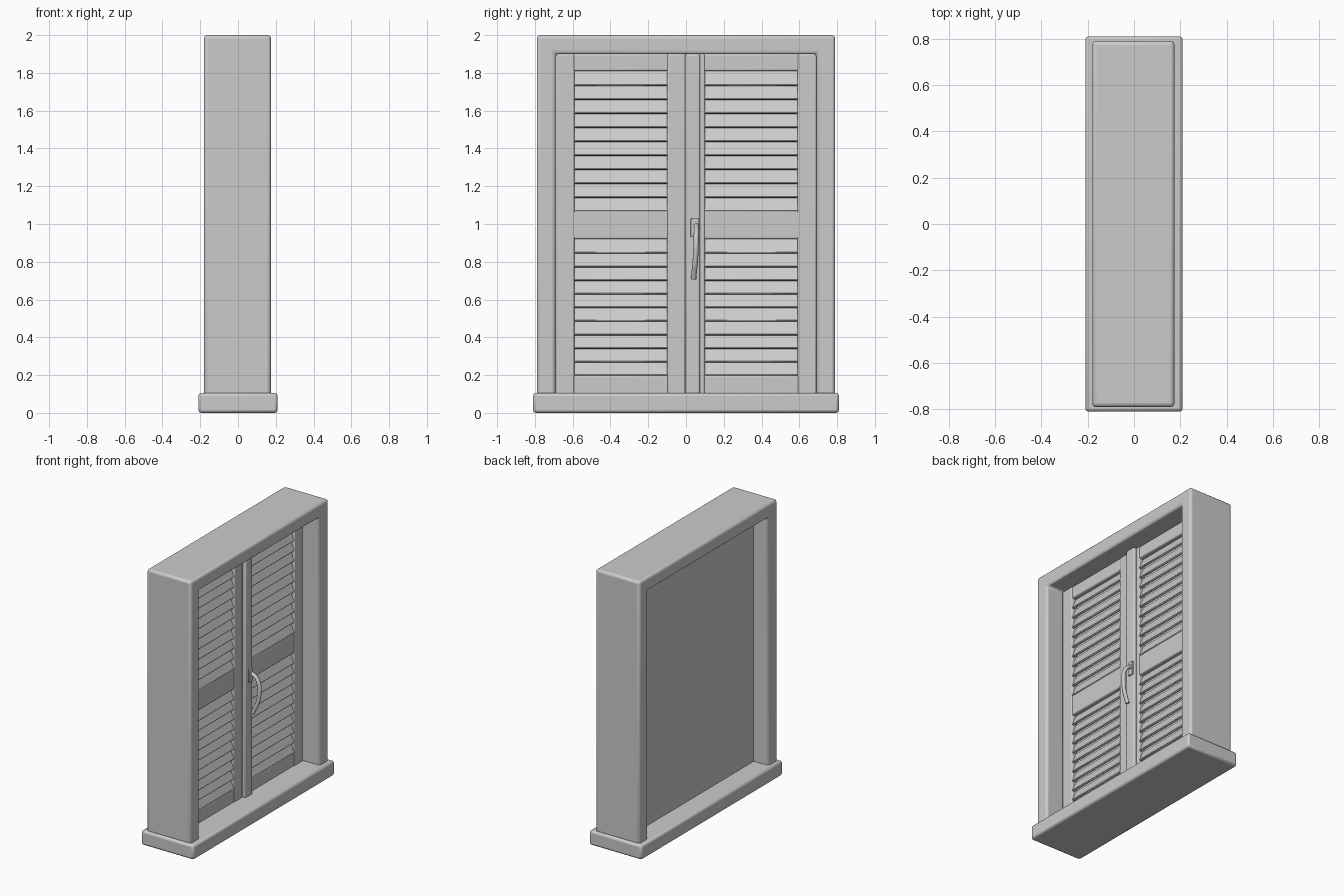
import bpy, bmesh, math
from mathutils import Matrix, Vector

cube = bpy.data.objects.get("Cube")
if cube:
    bpy.data.objects.remove(cube, do_unlink=True)

grey = bpy.data.materials.new("plain grey")
grey.use_nodes = True
COLOUR = (0.6, 0.6, 0.6, 1)
grey.diffuse_color = COLOUR
grey.node_tree.nodes["Principled BSDF"].inputs["Base Color"].default_value = COLOUR


def finish(name, bm, bevel=0.0, segments=2):
    """Turn a bmesh into a smooth-shaded, softly bevelled object."""
    bmesh.ops.recalc_face_normals(bm, faces=bm.faces)
    mesh = bpy.data.meshes.new(name)
    bm.to_mesh(mesh)
    bm.free()
    obj = bpy.data.objects.new(name, mesh)
    bpy.context.collection.objects.link(obj)
    mesh.materials.append(grey)
    if bevel:
        mod = obj.modifiers.new("soft edges", 'BEVEL')
        mod.width, mod.segments = bevel, segments
    bpy.ops.object.select_all(action='DESELECT')
    obj.select_set(True)
    bpy.context.view_layer.objects.active = obj
    bpy.ops.object.shade_smooth_by_angle(angle=math.radians(35))


def add_box(bm, x, y, z, tilt=0.0):
    """Add a box from (low, high) ranges, tilted about its long y axis."""
    ranges = (x, y, z)
    centre = Vector([(a + b) / 2 for a, b in ranges])
    size = Vector([b - a for a, b in ranges])
    matrix = (Matrix.Translation(centre) @ Matrix.Rotation(tilt, 4, 'Y')
              @ Matrix.Diagonal(size).to_4x4())
    bmesh.ops.create_cube(bm, size=1, matrix=matrix)


def box(name, x, y, z, bevel=0.0):
    bm = bmesh.new()
    add_box(bm, x, y, z)
    finish(name, bm, bevel)


# Overall sizes
OUTER, INNER = 0.79, 0.69
SILL_TOP, HEAD, TOP = 0.105, 1.9, 2.0
BACK, FACE = -0.06, 0.04
STILE = 0.1

# Sill
box("sill", (-0.21, 0.21), (-0.81, 0.81), (0, SILL_TOP), 0.015)

# Frame: two jambs and a head from one extruded profile
bm = bmesh.new()
outline = [(OUTER, 0.09), (OUTER, TOP), (-OUTER, TOP), (-OUTER, 0.09),
           (-INNER, 0.09), (-INNER, HEAD), (INNER, HEAD), (INNER, 0.09)]
face = bm.faces.new([bm.verts.new((-0.18, y, z)) for y, z in outline])
grown = bmesh.ops.extrude_face_region(bm, geom=[face], use_keep_orig=True)
bmesh.ops.translate(bm, vec=(0.355, 0, 0),
                    verts=[v for v in grown["geom"] if isinstance(v, bmesh.types.BMVert)])
finish("window_frame", bm, 0.018, 3)

# Plain back panel behind the shutters
box("back_panel", (BACK, -0.005), (-INNER - 0.01, INNER + 0.01), (0.09, HEAD + 0.01))

# Shutter leaves, one on each side of the middle
PANELS = [(0.2, 0.92), (1.07, 1.81)]
SLATS = 10
for side, label in ((-1, "front"), (1, "rear")):
    def span(a, b):
        return tuple(sorted((side * a, side * b)))

    box(label + "_outer_stile", (-0.03, FACE), span(INNER - STILE, INNER), (0.1, HEAD), 0.008)
    box(label + "_inner_stile", (-0.03, FACE), span(0.002, STILE), (0.1, HEAD), 0.008)
    rails = [(0.1, PANELS[0][0]), (PANELS[0][1], PANELS[1][0]), (PANELS[1][1], HEAD)]
    for rail, place in zip(rails, ("bottom", "middle", "top")):
        box(label + "_" + place + "_rail", (-0.03, FACE - 0.004),
            span(STILE - 0.01, INNER - STILE + 0.01), rail, 0.008)

    # Tilted louvres, lower edge outward
    for (low, high), place in zip(PANELS, ("lower", "upper")):
        bm = bmesh.new()
        pitch = (high - low) / SLATS
        for i in range(SLATS):
            z = low + (i + 0.5) * pitch
            add_box(bm, (0.005, 0.021), span(STILE - 0.005, INNER - STILE + 0.005),
                    (z - 0.6 * pitch, z + 0.6 * pitch), math.radians(-24))
        finish(label + "_" + place + "_louvres", bm, 0.003, 1)

# Raised strip covering the joint between the leaves
box("meeting_strip", (0.02, 0.065), (-0.005, 0.075), (0.1, HEAD), 0.01)

# Curved pull handle
curve = bpy.data.curves.new("handle", 'CURVE')
curve.dimensions = '3D'
curve.bevel_depth, curve.bevel_resolution = 0.014, 3
curve.use_fill_caps = True
spline = curve.splines.new('BEZIER')
path = [(0.055, 0.055, 1.0), (0.12, 0.055, 0.95), (0.13, 0.05, 0.82), (0.09, 0.04, 0.71)]
spline.bezier_points.add(len(path) - 1)
for point, co in zip(spline.bezier_points, path):
    point.co = co
    point.handle_left_type = point.handle_right_type = 'AUTO'
handle = bpy.data.objects.new("handle", curve)
bpy.context.collection.objects.link(handle)
curve.materials.append(grey)
box("handle_plate", (0.06, 0.075), (0.025, 0.07), (0.93, 1.03), 0.004)
